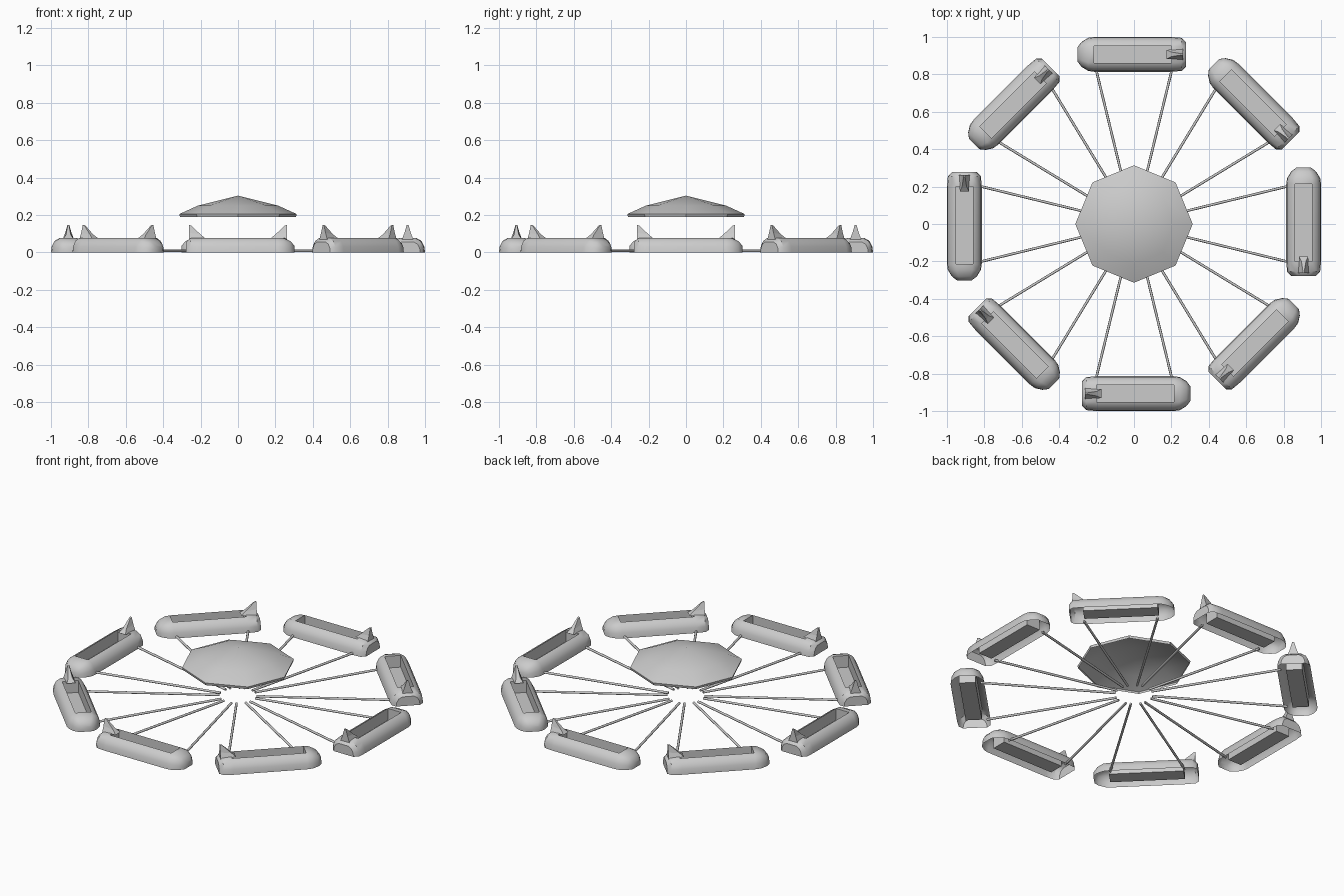
import bpy, bmesh, math
from mathutils import Vector, Matrix

if "Cube" in bpy.data.objects:
    bpy.data.objects.remove(bpy.data.objects["Cube"])

COUNT = 8
CAR_R = 0.907


def make_mesh(name, bm, recalc=True):
    if recalc:
        bmesh.ops.recalc_face_normals(bm, faces=bm.faces)
    me = bpy.data.meshes.new(name)
    bm.to_mesh(me)
    bm.free()
    return me


def add_object(name, me, matrix=None):
    ob = bpy.data.objects.new(name, me)
    bpy.context.collection.objects.link(ob)
    if matrix is not None:
        ob.matrix_world = matrix
    return ob


def smooth(ob, angle=30):
    bpy.ops.object.select_all(action='DESELECT')
    ob.select_set(True)
    bpy.context.view_layer.objects.active = ob
    bpy.ops.object.shade_smooth_by_angle(angle=math.radians(angle))


def bridge(bm, a, b, closed=False):
    n = len(a)
    for i in range(n if closed else n - 1):
        j = (i + 1) % n
        bm.faces.new((a[i], a[j], b[j], b[i]))


# Car hull: half-round shell along y (nose at +y), open underneath, with a pit
def car_hull():
    bm = bmesh.new()
    half = [(0.093, 0.0), (0.089, 0.032), (0.073, 0.062), (0.045, 0.078)]
    section = half + [(-x, z) for x, z in reversed(half)]
    # (position, width scale, height scale) from tail to nose
    stations = [(-0.277, 0.72, 0.72), (-0.255, 0.95, 0.97), (-0.20, 1, 1),
                (0.215, 1, 1), (0.245, 0.95, 0.97), (0.28, 0.72, 0.78),
                (0.302, 0.42, 0.45)]
    rings = [[bm.verts.new((x * w, y, z * h)) for x, z in section]
             for y, w, h in stations]
    mid = len(half) - 1
    for i in range(len(rings) - 1):
        a, b = rings[i], rings[i + 1]
        for k in range(len(section) - 1):
            if not (i == 2 and k == mid):      # leave the pit opening
                bm.faces.new((a[k], a[k + 1], b[k + 1], b[k]))
    bm.faces.new(rings[0])
    bm.faces.new(rings[-1])
    # pit walls and floor
    rim = [rings[2][mid], rings[2][mid + 1], rings[3][mid + 1], rings[3][mid]]
    low = [bm.verts.new((v.co.x, v.co.y, 0.006)) for v in rim]
    bridge(bm, rim, low, closed=True)
    bm.faces.new(low)
    return make_mesh("car_hull", bm)


# Tail fin: tapered wedge leaning backwards
def car_fin():
    bm = bmesh.new()
    base = [(-0.03, -0.262, 0.07), (0.03, -0.262, 0.07),
            (0.024, -0.175, 0.076), (-0.024, -0.175, 0.076)]
    neck = [(-0.017, -0.262, 0.105), (0.017, -0.262, 0.105),
            (0.012, -0.20, 0.096), (-0.012, -0.20, 0.096)]
    tip = [(-0.005, -0.262, 0.147), (0.005, -0.262, 0.147),
           (0.004, -0.25, 0.143), (-0.004, -0.25, 0.143)]
    rings = [[bm.verts.new(p) for p in r] for r in (base, neck, tip)]
    bridge(bm, rings[0], rings[1], True)
    bridge(bm, rings[1], rings[2], True)
    bm.faces.new(rings[0])
    bm.faces.new(rings[2])
    return make_mesh("car_fin", bm)


# Pair of thin arms from the hub to one car
def arm_pair():
    bm = bmesh.new()
    for s in (-1, 1):
        a = Vector((0.1, s * 0.026, 0.008))
        b = Vector((0.835, s * 0.205, 0.008))
        d = b - a
        m = (Matrix.Translation((a + b) / 2)
             @ d.to_track_quat('Z', 'Y').to_matrix().to_4x4())
        bmesh.ops.create_cone(bm, cap_ends=True, segments=8, radius1=0.007,
                              radius2=0.007, depth=d.length, matrix=m)
    return make_mesh("arm_pair", bm)


# Octagonal canopy, open underneath
def canopy():
    bm = bmesh.new()
    rings = []
    for r, z in [(0.31, 0.19), (0.314, 0.205), (0.215, 0.25)]:
        rings.append([bm.verts.new((r * math.cos(i * math.tau / COUNT),
                                    r * math.sin(i * math.tau / COUNT), z))
                      for i in range(COUNT)])
    bridge(bm, rings[0], rings[1], True)
    bridge(bm, rings[1], rings[2], True)
    top = bm.verts.new((0, 0, 0.304))
    for i in range(COUNT):
        bm.faces.new((rings[2][i], rings[2][(i + 1) % COUNT], top))
    return make_mesh("canopy", bm, recalc=False)


hull, fin, arms = car_hull(), car_fin(), arm_pair()
for i in range(COUNT):
    rot = Matrix.Rotation(i * math.tau / COUNT, 4, 'Z')
    at_car = rot @ Matrix.Translation((CAR_R, 0, 0))
    hull_ob = add_object(f"car_hull_{i + 1}", hull, at_car)
    add_object(f"car_fin_{i + 1}", fin, at_car)
    arm_ob = add_object(f"arm_pair_{i + 1}", arms, rot)
    if i == 0:
        smooth(hull_ob, 40)
        smooth(arm_ob, 50)

smooth(add_object("canopy", canopy()), 40)
